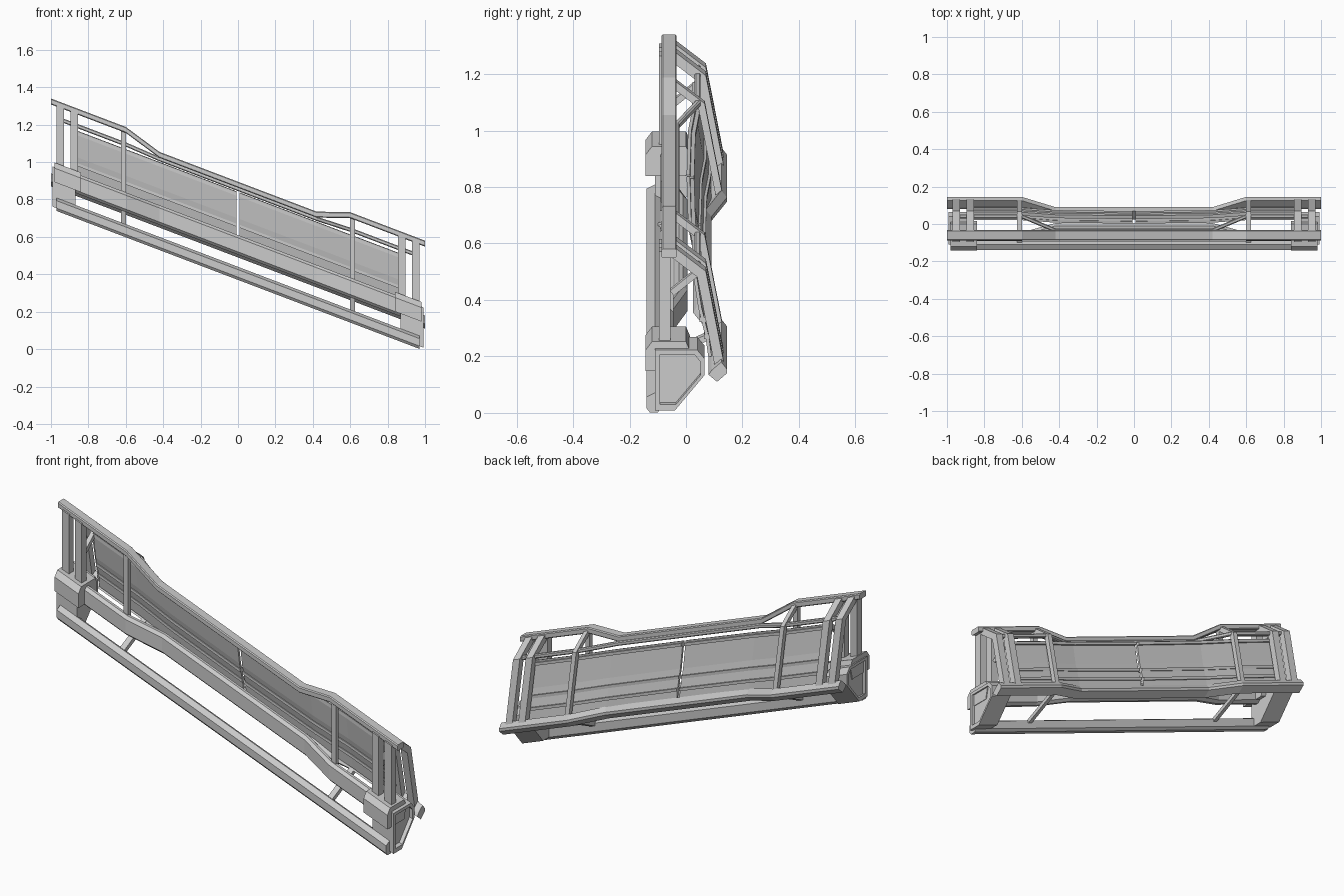
import bpy, bmesh
from mathutils import Vector

if "Cube" in bpy.data.objects:
    bpy.data.objects.remove(bpy.data.objects["Cube"])

SLOPE = -0.38  # everything runs downhill along x while uprights stay vertical


def loft(name, profile, stations):
    """Sweep a (y, h) profile along x; stations are (x, dy, dh)."""
    bm = bmesh.new()
    rings = []
    for x, dy, dh in stations:
        rings.append([bm.verts.new((x, y + dy, h + dh + SLOPE * x)) for y, h in profile])
    n = len(profile)
    for a, b in zip(rings, rings[1:]):
        for i in range(n):
            j = (i + 1) % n
            bm.faces.new((a[i], a[j], b[j], b[i]))
    bm.faces.new(rings[0])
    bm.faces.new(rings[-1][::-1])
    bmesh.ops.recalc_face_normals(bm, faces=bm.faces)
    me = bpy.data.meshes.new(name)
    bm.to_mesh(me)
    bm.free()
    ob = bpy.data.objects.new(name, me)
    bpy.context.collection.objects.link(ob)
    return ob


def rect(y0, y1, h0, h1, c=0.0):
    """Rectangle profile with optional chamfer."""
    if c == 0:
        return [(y0, h0), (y1, h0), (y1, h1), (y0, h1)]
    return [(y0 + c, h0), (y1 - c, h0), (y1, h0 + c), (y1, h1 - c),
            (y1 - c, h1), (y0 + c, h1), (y0, h1 - c), (y0, h0 + c)]


def strap(path, t):
    """Outline of a bent bar of thickness t following a (y, h) path."""
    pts = [Vector(p) for p in path]
    left, right = [], []
    for i, p in enumerate(pts):
        d0 = (p - pts[max(i - 1, 0)]).normalized() if i else None
        d1 = (pts[i + 1] - p).normalized() if i + 1 < len(pts) else None
        d0, d1 = d0 or d1, d1 or d0
        n0, n1 = Vector((-d0.y, d0.x)), Vector((-d1.y, d1.x))
        m = (n0 + n1).normalized()
        m *= t / 2 / m.dot(n0)
        left.append(tuple(p + m))
        right.append(tuple(p - m))
    return left + right[::-1]


def block(name, profile, x0, x1):
    return loft(name, profile, [(x0, 0, 0), (x1, 0, 0)])


def both(name, profile, x0, x1):
    block(name + "_right", profile, x0, x1)
    block(name + "_left", profile, -x1, -x0)


def bowed(dy, dh, end=1.0, mid=0.42, out=0.6):
    """Stations whose middle stretch is shifted by dy, dh."""
    return [(-end, 0, 0), (-out, 0, 0), (-mid, dy, dh),
            (mid, dy, dh), (out, 0, 0), (end, 0, 0)]


# Long rails
loft("top_rail", rect(-0.087, -0.033, 0.928, 0.96, 0.005), bowed(0, -0.065))
loft("back_rail", [(0.145, 0.535), (0.125, 0.56), (0.09, 0.53), (0.08, 0.515),
                   (0.11, 0.49), (0.145, 0.52)], bowed(-0.055, 0))
loft("front_beam", rect(-0.09, -0.045, 0.505, 0.61, 0.015), bowed(0.05, 0, 0.87))
loft("inner_tube", rect(0.03, 0.052, 0.855, 0.878, 0.005), bowed(-0.075, -0.01, 0.93))

# Bottom sill with a lower lip
block("bottom_sill", [(-0.14, 0.385), (-0.128, 0.37), (-0.1, 0.37), (-0.09, 0.385),
                      (-0.09, 0.43), (-0.11, 0.44), (-0.14, 0.425)], -0.97, 0.97)

# Leaning back panels, split in the centre, with stiffening strips
skin = strap([(0.028, 0.84), (0.05, 0.7), (0.075, 0.6), (0.085, 0.53)], 0.012)
for side, s in (("right", 1), ("left", -1)):
    loft("back_panel_" + side, skin,
         [(s * 0.008, -0.02, 0), (s * 0.42, -0.015, 0), (s * 0.62, 0, 0), (s * 0.87, 0, 0)])
    for k, (y, h) in enumerate([(0.036, 0.825), (0.06, 0.66), (0.076, 0.6)]):
        loft(f"panel_strip_{k}_{side}", rect(y - 0.013, y + 0.013, h - 0.008, h + 0.008),
             [(s * 0.008, -0.02, 0), (s * 0.42, -0.015, 0), (s * 0.62, 0, 0), (s * 0.87, 0, 0)])

# Paired end posts and single middle posts
rear = [(-0.05, 0.94), (0.055, 0.86), (0.12, 0.53)]
for name, a, b in (("outer_post", 0.93, 0.97), ("inner_post", 0.855, 0.895)):
    both(name + "_front", rect(-0.095, -0.055, 0.6, 0.94), a, b)
    both(name + "_rear", strap(rear, 0.034), a, b)
both("middle_post_front", rect(-0.07, -0.045, 0.56, 0.94), 0.6, 0.625)
both("middle_post_rear", strap(rear, 0.025), 0.6, 0.625)
both("lower_strut", strap([(0.12, 0.525), (-0.105, 0.42)], 0.022), 0.6, 0.625)
both("upper_brace", strap([(-0.05, 0.76), (0.05, 0.84)], 0.022), 0.865, 0.885)

# End housings: front cap, tapered body and raised rim on the outer end
both("end_cap", [(-0.143, 0.52), (0.0, 0.52), (0.015, 0.59), (0.0, 0.625),
                 (-0.12, 0.625), (-0.143, 0.595)], 0.84, 0.98)
body = [(-0.11, 0.385), (-0.04, 0.385), (0.065, 0.51), (0.065, 0.57), (0.04, 0.6), (-0.11, 0.6)]
both("end_body", body, 0.87, 0.975)
cy = sum(p[0] for p in body) / 6
ch = sum(p[1] for p in body) / 6
inner = [(cy + (y - cy) * 0.82, ch + (h - ch) * 0.82) for y, h in body]
for i in range(6):
    j = (i + 1) % 6
    both(f"end_rim_{i}", [body[i], body[j], inner[j], inner[i]], 0.97, 0.993)
